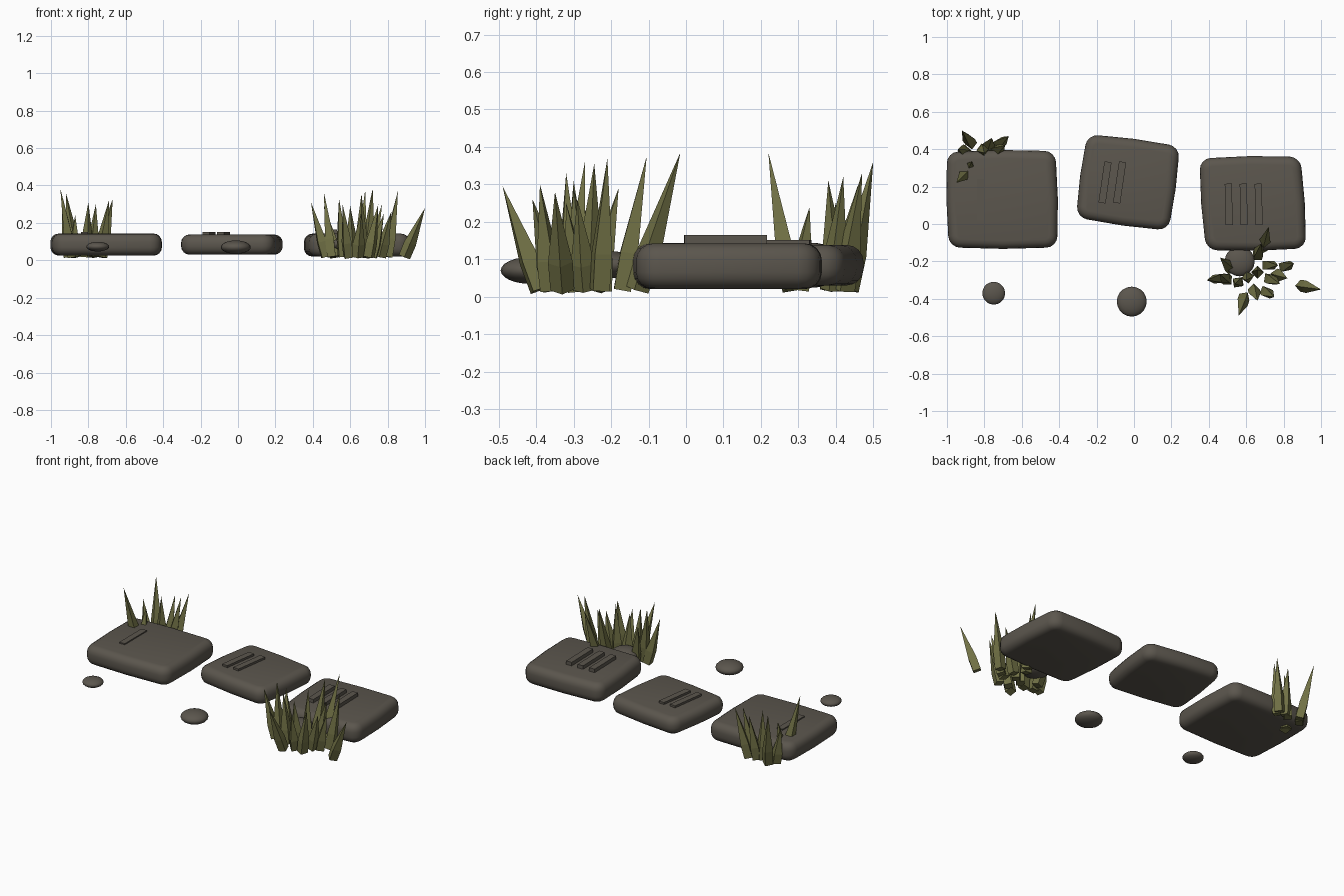
import bpy, bmesh, math
from mathutils import Vector, Matrix

cube = bpy.data.objects.get("Cube")
if cube:
    bpy.data.objects.remove(cube)


def material(name, rgb):
    m = bpy.data.materials.new(name)
    m.use_nodes = True
    m.diffuse_color = (*rgb, 1)
    m.node_tree.nodes["Principled BSDF"].inputs["Base Color"].default_value = (*rgb, 1)
    return m


STONE = material("warm grey stone", (0.105, 0.093, 0.075))
GRASS = material("olive grass", (0.165, 0.165, 0.06))


def finish(name, bm, mat, smooth=False):
    bmesh.ops.recalc_face_normals(bm, faces=bm.faces)
    me = bpy.data.meshes.new(name)
    bm.to_mesh(me)
    bm.free()
    me.materials.append(mat)
    ob = bpy.data.objects.new(name, me)
    bpy.context.collection.objects.link(ob)
    if smooth:
        bpy.ops.object.select_all(action='DESELECT')
        ob.select_set(True)
        bpy.context.view_layer.objects.active = ob
        bpy.ops.object.shade_smooth_by_angle(angle=math.radians(40))
    return ob


def prism(bm, outline, z0, z1):
    face = bm.faces.new([bm.verts.new((x, y, z0)) for x, y in outline])
    ext = bmesh.ops.extrude_face_region(bm, geom=[face])
    tops = [g for g in ext["geom"] if isinstance(g, bmesh.types.BMVert)]
    bmesh.ops.translate(bm, verts=tops, vec=(0, 0, z1 - z0))


def slab(name, corners, z0, z1):
    """Rounded paving stone with slightly bowed sides."""
    pts = [Vector(c) for c in corners]
    centre = sum(pts, Vector((0, 0))) / 4
    outline = []
    for i, p in enumerate(pts):
        mid = (p + pts[(i + 1) % 4]) / 2
        outline += [p, mid + (mid - centre).normalized() * 0.008]
    bm = bmesh.new()
    prism(bm, outline, z0, z1)
    # round the upright corners, then the rims
    upright = [e for e in bm.edges if abs(e.verts[0].co.z - e.verts[1].co.z) > 0.01
               and e.calc_face_angle(0) > 0.8]
    bmesh.ops.bevel(bm, geom=upright, offset=0.06, segments=4, profile=0.5, affect='EDGES')
    rims = [e for e in bm.edges if abs(e.verts[0].co.z - e.verts[1].co.z) < 0.001
            and e.calc_face_angle(0) > 0.8]
    bmesh.ops.bevel(bm, geom=rims, offset=0.045, segments=4, profile=0.5, affect='EDGES')
    finish(name, bm, STONE, True)


def bars(name, starts, lean, z0, z1):
    """Raised parallel marks on a slab."""
    for i, (x, y) in enumerate(starts):
        bm = bmesh.new()
        prism(bm, [(x, y), (x + 0.038, y - lean * 0.17),
                   (x + 0.038 + lean, y + 0.22 - lean * 0.17), (x + lean, y + 0.22)], z0, z1)
        finish(f"{name}_{i + 1}", bm, STONE)


def pebble(name, loc, radius, height):
    bm = bmesh.new()
    bmesh.ops.create_uvsphere(bm, u_segments=20, v_segments=12, radius=1)
    bmesh.ops.transform(bm, verts=bm.verts, matrix=Matrix.Translation(loc)
                        @ Matrix.Diagonal((radius, radius, height, 1)))
    finish(name, bm, STONE, True)


def tuft(name, blades):
    """Four-sided spikes, each given as base x, y and tip x, y, z."""
    for i, (bx, by, tx, ty, tz) in enumerate(blades):
        base, tip = Vector((bx, by, 0.018)), Vector((tx, ty, tz))
        axis = tip - base
        turn = axis.to_track_quat('Z', 'Y').to_matrix().to_4x4()
        spin = Matrix.Rotation(i * 1.1, 4, 'Z')
        bm = bmesh.new()
        rings = []
        for t, r in ((0, 0.032), (0.28, 0.033)):
            rings.append([bm.verts.new(base + turn @ spin @ Vector(
                (r * math.cos(k * math.pi / 2), r * math.sin(k * math.pi / 2),
                 t * axis.length))) for k in range(4)])
        top = bm.verts.new(tip)
        low, high = rings
        bm.faces.new(low)
        for k in range(4):
            n = (k + 1) % 4
            bm.faces.new((low[k], low[n], high[n], high[k]))
            bm.faces.new((high[k], high[n], top))
        finish(f"{name}_{i + 1}", bm, GRASS)


# Paving slabs
slab("left_slab", [(-0.99, -0.125), (-0.41, -0.125), (-0.42, 0.39), (-1.0, 0.385)], 0.025, 0.143)
slab("middle_slab", [(-0.31, 0.035), (0.185, -0.035), (0.245, 0.415), (-0.25, 0.48)], 0.03, 0.138)
slab("right_slab", [(0.385, -0.14), (0.92, -0.13), (0.89, 0.36), (0.35, 0.35)], 0.02, 0.142)

# Raised marks
bars("left_mark", [(-0.84, 0.02)], 0, 0.13, 0.15)
bars("middle_mark", [(-0.19, 0.115), (-0.112, 0.115)], 0.032, 0.13, 0.151)
bars("right_mark", [(0.49, -0.005), (0.57, -0.005), (0.65, -0.005)], -0.005, 0.13, 0.164)

# Loose pebbles
pebble("small_pebble", (-0.75, -0.37, 0.073), 0.061, 0.026)
pebble("large_pebble", (-0.012, -0.415, 0.07), 0.08, 0.036)
pebble("hidden_pebble", (0.565, -0.2, 0.085), 0.08, 0.036)

# Grass tufts
tuft("back_grass", [
    (-0.89, 0.28, -0.95, 0.22, 0.385), (-0.87, 0.43, -0.92, 0.50, 0.36),
    (-0.73, 0.42, -0.67, 0.47, 0.33), (-0.78, 0.41, -0.76, 0.46, 0.30),
    (-0.81, 0.40, -0.80, 0.38, 0.31), (-0.74, 0.39, -0.69, 0.42, 0.32),
    (-0.90, 0.39, -0.94, 0.40, 0.25), (-0.88, 0.30, -0.87, 0.33, 0.24)])
tuft("front_grass", [
    (0.69, -0.13, 0.72, -0.015, 0.385), (0.66, -0.17, 0.68, -0.105, 0.375),
    (0.80, -0.23, 0.855, -0.21, 0.37), (0.89, -0.33, 1.0, -0.35, 0.28),
    (0.59, -0.39, 0.56, -0.49, 0.295), (0.47, -0.29, 0.39, -0.30, 0.31),
    (0.52, -0.24, 0.46, -0.18, 0.29), (0.50, -0.30, 0.46, -0.27, 0.36),
    (0.70, -0.36, 0.75, -0.39, 0.30), (0.56, -0.31, 0.54, -0.32, 0.33),
    (0.66, -0.26, 0.66, -0.245, 0.355), (0.72, -0.29, 0.78, -0.32, 0.25),
    (0.61, -0.28, 0.60, -0.30, 0.29), (0.76, -0.27, 0.82, -0.29, 0.26),
    (0.64, -0.35, 0.66, -0.41, 0.26), (0.71, -0.22, 0.77, -0.22, 0.30)])
